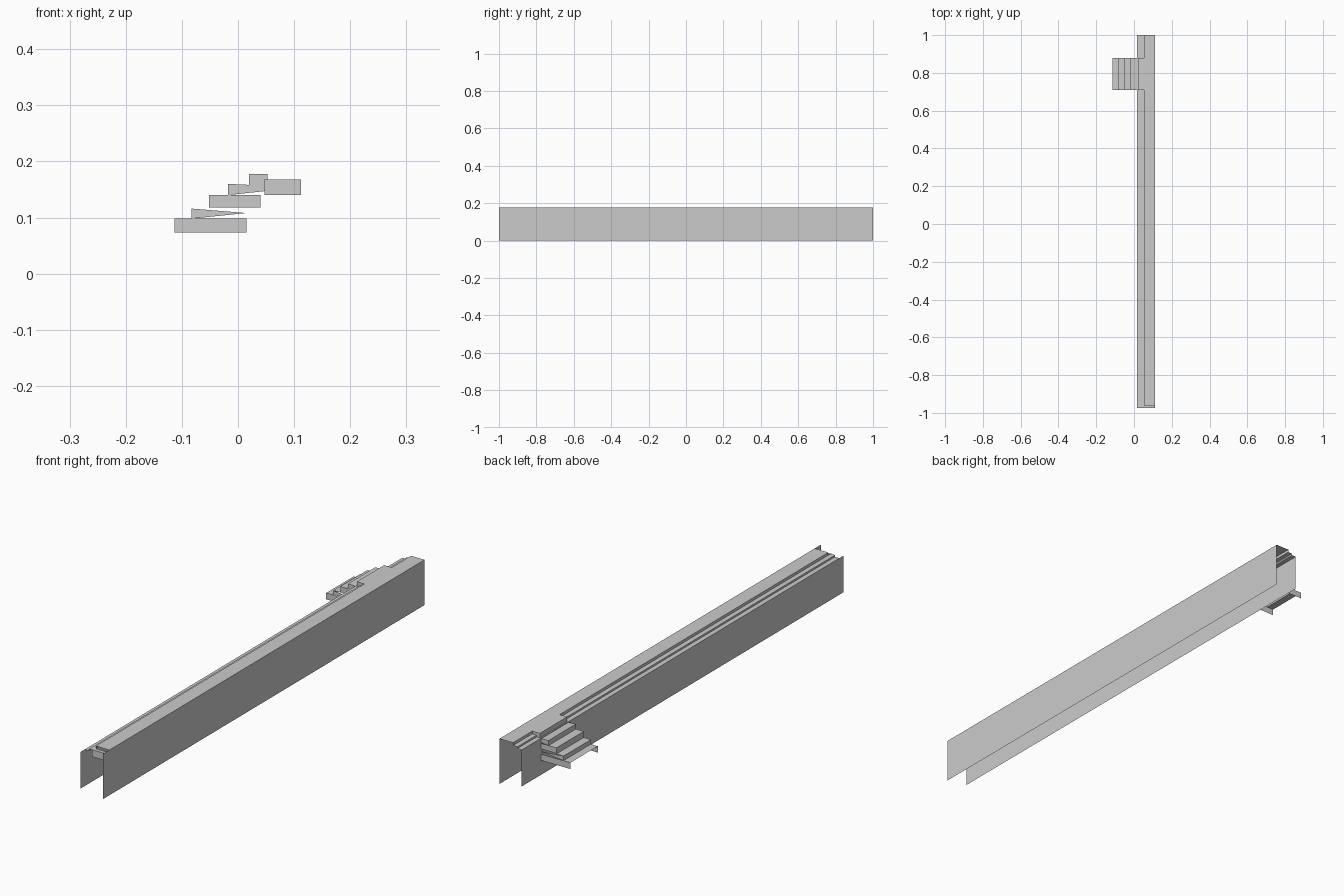
import bpy

if "Cube" in bpy.data.objects:
    bpy.data.objects.remove(bpy.data.objects["Cube"])


def make(name, verts, faces):
    me = bpy.data.meshes.new(name)
    me.from_pydata(verts, [], faces)
    ob = bpy.data.objects.new(name, me)
    bpy.context.collection.objects.link(ob)
    return ob


def sheet(name, profile, y0, y1):
    """Sweep an open x/z profile along y as a thin-sheet surface."""
    n = len(profile)
    verts = [(x, y, z) for y in (y0, y1) for x, z in profile]
    faces = [(i, i + 1, n + i + 1, n + i) for i in range(n - 1)]
    return make(name, verts, faces)


def panel(name, outline, y):
    """Flat x/z polygon at a given y."""
    return make(name, [(x, y, z) for x, z in outline], [tuple(range(len(outline)))])


XL, XR, TOP = 0.015, 0.112, 0.178
STAIR_Y = (0.71, 0.88)

# Long side walls
sheet("right_wall", [(XR, TOP), (XR, 0)], -1, 1)
sheet("left_wall", [(XL, 0.016), (XL, 0.16)], -1, 1)

# Walking deck and the lower stepped edge beside it
sheet("deck", [(0.053, 0.167), (0.053, TOP), (XR, TOP)], -0.96, 1)
sheet("edge_ledge", [(XL, 0.16), (0.034, 0.16), (0.034, 0.167), (0.053, 0.167)], -0.975, 1)

# Front end cap
sheet("end_lip", [(0.053, 0.168), (XR, 0.168)], -0.975, -0.96)
panel("end_panel", [(0.047, 0.14), (XR, 0.14), (XR, 0.168), (0.047, 0.168)], -0.975)

# Stair treads and risers climbing to the landing
sheet("stair_treads", [(-0.113, 0.098), (-0.083, 0.098), (-0.083, 0.116),
                       (-0.052, 0.116), (-0.052, 0.14), (-0.018, 0.14),
                       (-0.018, 0.16), (0.02, 0.157), (0.02, TOP), (0.053, TOP)],
      *STAIR_Y)

# Side flanges of each step, alternately full and tapered
flanges = [
    [(-0.113, 0.073), (0.015, 0.073), (0.015, 0.098), (-0.113, 0.098)],
    [(-0.083, 0.098), (0.015, 0.108), (-0.083, 0.116)],
    [(-0.052, 0.118), (0.04, 0.118), (0.04, 0.14), (-0.052, 0.14)],
    [(-0.018, 0.14), (0.047, 0.147), (0.047, 0.157), (-0.018, 0.16)],
    [(0.02, 0.157), (0.053, 0.157), (0.053, TOP), (0.02, TOP)],
]
for side, y in zip(("front", "back"), STAIR_Y):
    for i, outline in enumerate(flanges):
        panel(f"step_flange_{side}_{i + 1}", outline, y)
